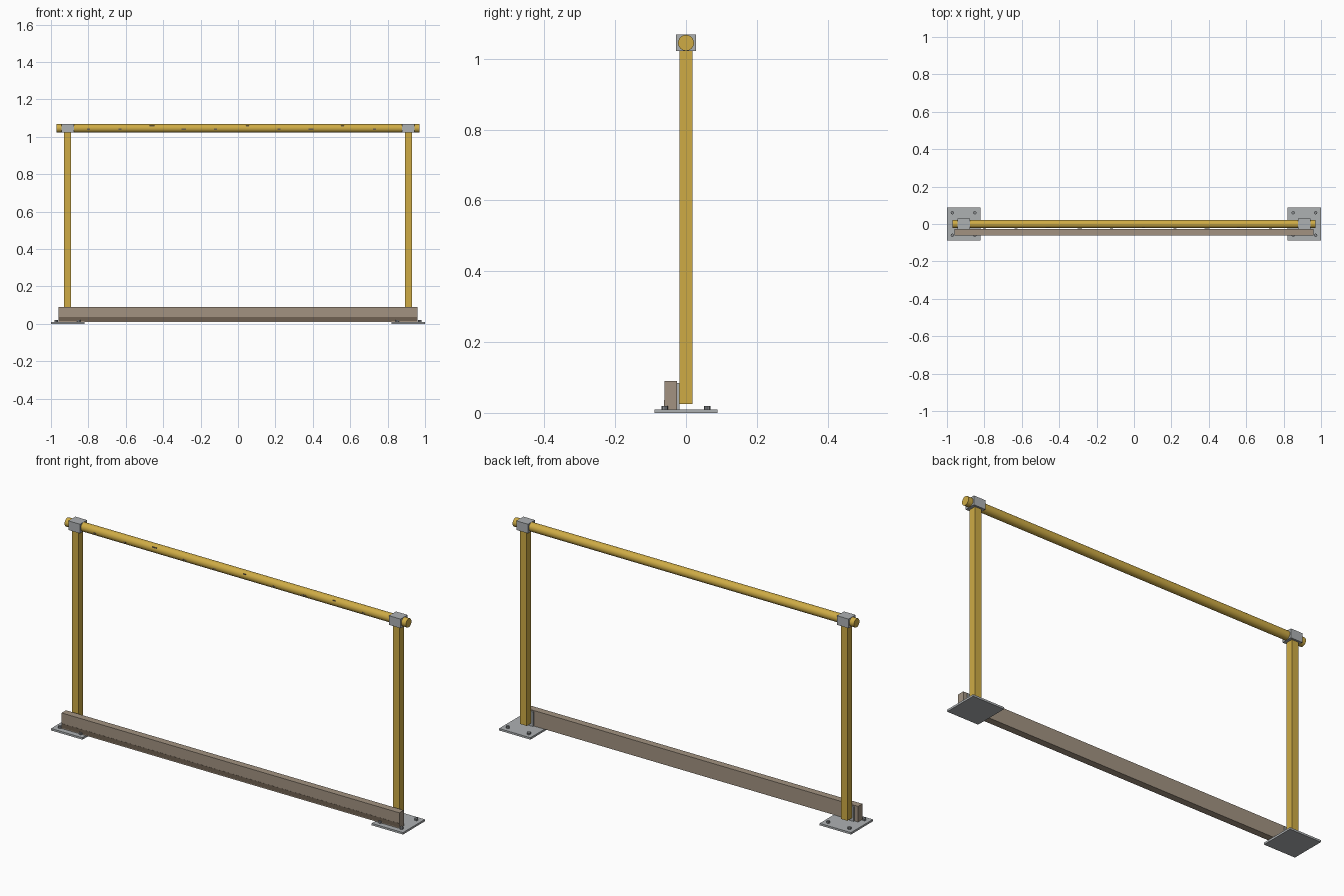
import bpy
from math import pi, sqrt

if "Cube" in bpy.data.objects:
    bpy.data.objects.remove(bpy.data.objects["Cube"], do_unlink=True)


def material(name, rgb):
    m = bpy.data.materials.new(name)
    m.use_nodes = True
    m.diffuse_color = (*rgb, 1)
    bsdf = m.node_tree.nodes["Principled BSDF"]
    bsdf.inputs["Base Color"].default_value = (*rgb, 1)
    bsdf.inputs["Roughness"].default_value = 0.6
    return m


YELLOW = material("safety yellow", (0.62, 0.41, 0.06))
STEEL = material("galvanised steel", (0.42, 0.44, 0.45))
BOLT = material("bolt steel", (0.25, 0.26, 0.27))
WOOD = material("weathered board", (0.36, 0.29, 0.22))
GRIME = material("grimy board", (0.16, 0.12, 0.085))
CHIP = material("chipped paint", (0.14, 0.11, 0.07))


def box(name, mat, x, y, z):
    """Box spanning the given (low, high) ranges."""
    bpy.ops.mesh.primitive_cube_add(size=1, location=[sum(r) / 2 for r in (x, y, z)])
    ob = bpy.context.object
    ob.name = name
    ob.scale = [r[1] - r[0] for r in (x, y, z)]
    bpy.ops.object.transform_apply(location=False, rotation=False, scale=True)
    ob.data.materials.append(mat)
    return ob


def cylinder(name, mat, radius, depth, location, sides, rotation=(0, 0, 0)):
    bpy.ops.mesh.primitive_cylinder_add(vertices=sides, radius=radius, depth=depth,
                                        location=location, rotation=rotation)
    ob = bpy.context.object
    ob.name = name
    ob.data.materials.append(mat)
    bpy.ops.object.shade_smooth_by_angle()
    return ob


def around(c, half):
    return (c - half, c + half)


POST_X = 0.911
RAIL_Z = 1.045
RAIL_R = 0.0225

# Top rail
cylinder("top_rail", YELLOW, RAIL_R, 1.94, (0, 0, RAIL_Z), 24, (0, pi / 2, 0))

# Paint chips along the front of the rail
for i in range(10):
    x = -0.80 + 0.17 * i
    dz = 0.011 if i % 3 == 2 else -0.005
    half = 0.013 if i in (2, 3, 7) else 0.008
    y = -sqrt(RAIL_R ** 2 - dz ** 2)
    box("paint_chip", CHIP, around(x, half), around(y, 0.001), around(RAIL_Z + dz, 0.003))

# Posts, clamps, feet and bolts at both ends
for side, s in (("left", 1), ("right", -1)):
    px = s * POST_X
    box(side + "_post", YELLOW, around(px, 0.0185), around(0, 0.0185), (0.025, 1.024))
    box(side + "_clamp", STEEL, around(px, 0.033), around(0, 0.0285), around(RAIL_Z, 0.0235))
    box(side + "_base_plate", STEEL, around(px, 0.089), around(0, 0.089), (0, 0.010))
    box(side + "_board_bracket", STEEL, around(px, 0.028), (-0.0255, -0.0185), (0.010, 0.085))
    for bx in (-0.06, 0.06):
        for by in (-0.06, 0.06):
            cylinder(side + "_anchor_bolt", BOLT, 0.009, 0.012,
                     (px + bx, by, 0.014), 8)

# Toe board with a grimy strip along its lower front
box("toe_board", WOOD, around(0, 0.96), (-0.061, -0.0255), (0.010, 0.090))
box("grime_strip", GRIME, around(0, 0.957), (-0.0617, -0.0600), (0.015, 0.036))
